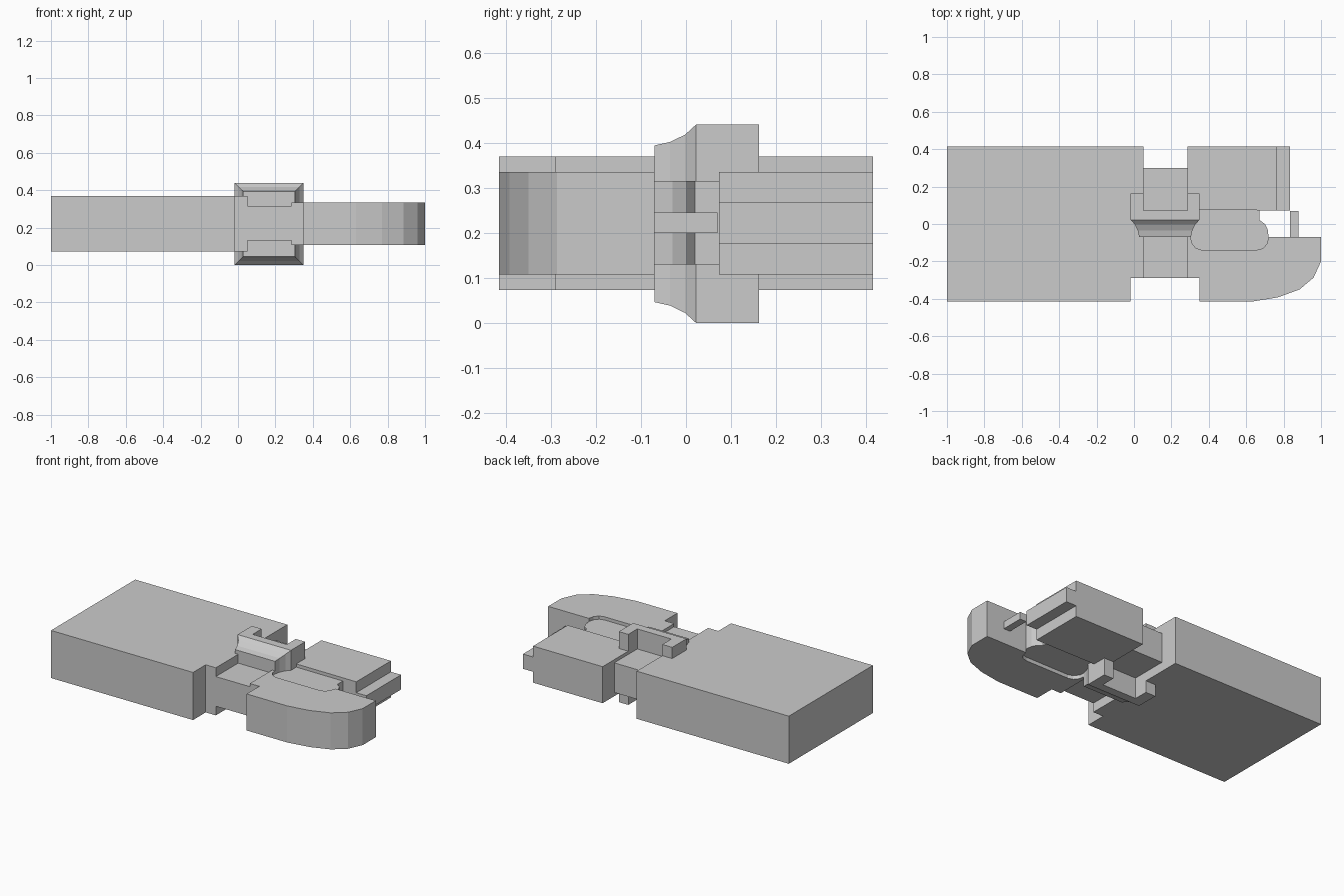
import bpy, bmesh

if "Cube" in bpy.data.objects:
    bpy.data.objects.remove(bpy.data.objects["Cube"])


def finish(name, bm):
    bmesh.ops.recalc_face_normals(bm, faces=bm.faces)
    mesh = bpy.data.meshes.new(name)
    bm.to_mesh(mesh)
    bm.free()
    obj = bpy.data.objects.new(name, mesh)
    bpy.context.collection.objects.link(obj)
    return obj


def slab(name, outline, z0, z1):
    """Extrude a plan outline from z0 to z1."""
    bm = bmesh.new()
    face = bm.faces.new([bm.verts.new((x, y, z0)) for x, y in outline])
    top = bmesh.ops.extrude_face_region(bm, geom=[face])["geom"]
    verts = [v for v in top if isinstance(v, bmesh.types.BMVert)]
    bmesh.ops.translate(bm, verts=verts, vec=(0, 0, z1 - z0))
    return finish(name, bm)


def block(name, x0, x1, y0, y1, z0, z1):
    return slab(name, [(x0, y0), (x1, y0), (x1, y1), (x0, y1)], z0, z1)


# Main handle body with a step at the front corner
slab("body", [(-1, -.415), (-.02, -.415), (-.02, -.29), (.05, -.29),
              (.05, .415), (-1, .415)], .073, .37)

# Thin neck joining the body and the head
block("neck", .05, .285, -.29, .30, .13, .315)

# Head with two jaws around an open slot
slot_left = [(.36, -.138), (.33, -.128), (.308, -.10), (.303, -.06),
             (.312, -.015), (.335, .02), (.35, .03), (.35, .075)]
slot_right = [(.72, -.07), (.711, -.105), (.69, -.13), (.66, -.138)]
slab("head", [(.285, -.29), (.35, -.29), (.35, -.415), (.63, -.415),
              (.77, -.392), (.885, -.35), (.96, -.287), (1, -.2), (1, -.07)]
     + slot_right + slot_left
     + [(.765, .073), (.765, .415), (.285, .415)], .107, .335)

# Recessed web filling the slot
slab("slot_web", [(.30, .075), (.30, -.138), (.66, -.138), (.69, -.13),
                  (.711, -.105), (.72, -.07), (.715, -.03), (.70, 0),
                  (.672, .02), (.672, .075)], .13, .315)

# Stepped end of the rear jaw and the small latch tab
block("jaw_step", .765, .835, .073, .415, .175, .267)
block("latch_tab", .835, .88, -.07, .07, .20, .245)

# Collar with a concave flare: rings of (y, inset) from front to back
bm = bmesh.new()
rings = []
for y, d in [(-.07, .046), (-.035, .038), (-.002, .022), (.022, 0), (.073, 0)]:
    x0, x1, z0, z1 = -.018 + d, .35 - d, d, .44 - d
    rings.append([bm.verts.new(p) for p in
                  [(x0, y, z0), (x1, y, z0), (x1, y, z1), (x0, y, z1)]])
for a, b in zip(rings, rings[1:]):
    for i in range(4):
        j = (i + 1) % 4
        bm.faces.new([a[i], a[j], b[j], b[i]])
bm.faces.new(rings[0])
bm.faces.new(rings[-1])
finish("collar", bm)

# Two arms behind the collar
for side, x0, x1 in [("left", -.018, .05), ("right", .285, .35)]:
    block("collar_arm_" + side, x0, x1, .073, .162, 0, .44)
